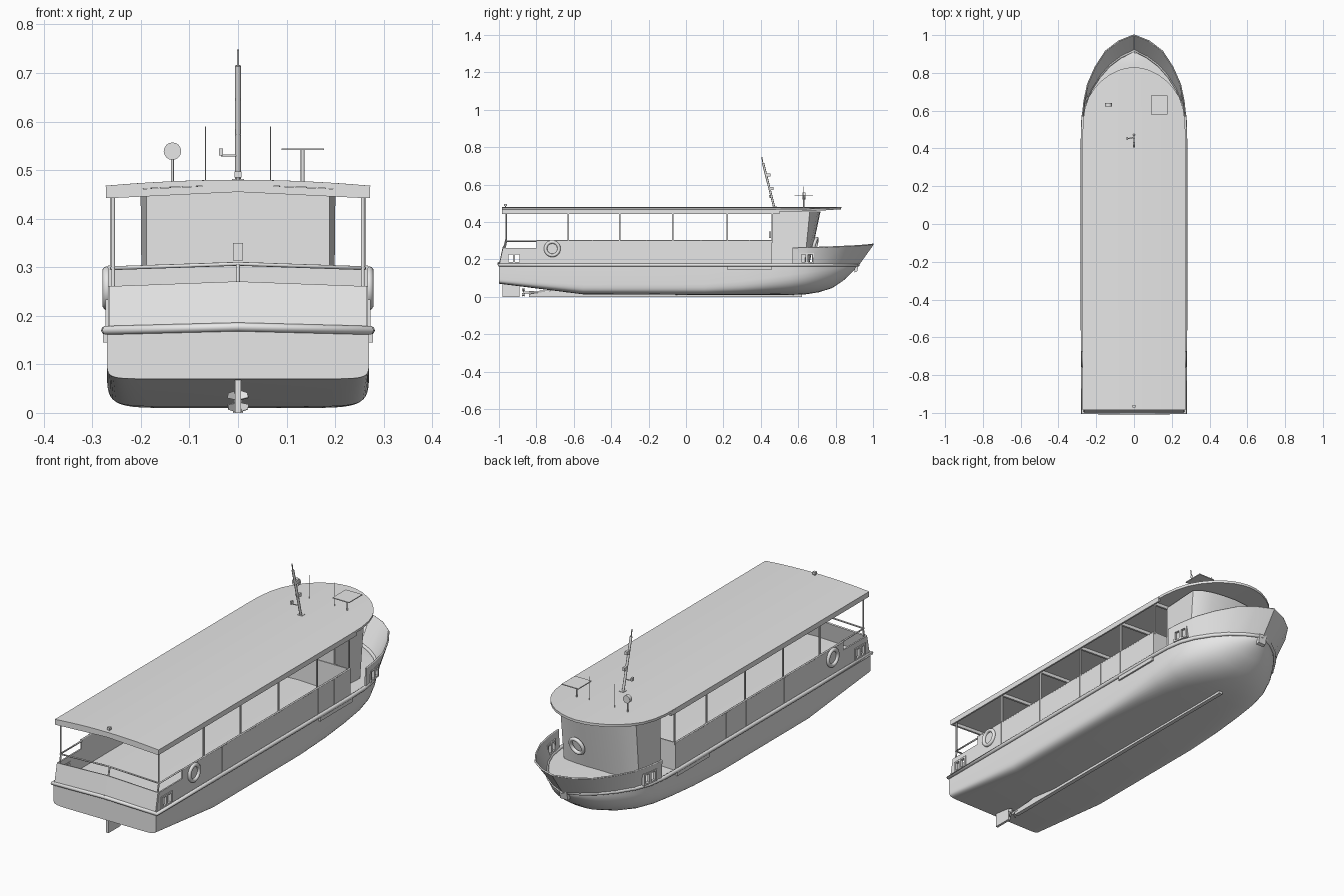
import bpy, bmesh, math
from mathutils import Vector

if "Cube" in bpy.data.objects:
    bpy.data.objects.remove(bpy.data.objects["Cube"])

grey = bpy.data.materials.new("plain grey")
grey.use_nodes = True
grey.diffuse_color = (0.8, 0.8, 0.8, 1)
grey.node_tree.nodes["Principled BSDF"].inputs["Base Color"].default_value = (0.8, 0.8, 0.8, 1)


def add(name, verts, faces, smooth=False, thick=0, offset=0):
    me = bpy.data.meshes.new(name)
    me.from_pydata([tuple(v) for v in verts], [], faces)
    bm = bmesh.new()
    bm.from_mesh(me)
    bmesh.ops.remove_doubles(bm, verts=bm.verts, dist=0.0003)
    bmesh.ops.recalc_face_normals(bm, faces=bm.faces)
    bm.to_mesh(me)
    bm.free()
    ob = bpy.data.objects.new(name, me)
    bpy.context.collection.objects.link(ob)
    me.materials.append(grey)
    select(ob)
    if thick:
        mod = ob.modifiers.new("thickness", "SOLIDIFY")
        mod.thickness, mod.offset = thick, offset
        bpy.ops.object.modifier_apply(modifier=mod.name)
    if smooth:
        bpy.ops.object.shade_smooth_by_angle(angle=math.radians(35))
    return ob


def select(ob):
    bpy.ops.object.select_all(action='DESELECT')
    ob.select_set(True)
    bpy.context.view_layer.objects.active = ob


def loft(name, rows, caps=False, **kw):
    n = len(rows[0])
    faces = [(r * n + i, r * n + i + 1, (r + 1) * n + i + 1, (r + 1) * n + i)
             for r in range(len(rows) - 1) for i in range(n - 1)]
    if caps:
        faces += [tuple(range(n)), tuple(range((len(rows) - 1) * n, len(rows) * n))]
    return add(name, [v for r in rows for v in r], faces, **kw)


def prism(name, outline, x0, x1):
    n = len(outline)
    verts = [(x, y, z) for x in (x0, x1) for y, z in outline]
    faces = [(i, (i + 1) % n, n + (i + 1) % n, n + i) for i in range(n)]
    return add(name, verts, faces + [tuple(range(n)), tuple(range(n, 2 * n))])


def box(name, x0, x1, y0, y1, z0, z1):
    return prism(name, [(y0, z0), (y1, z0), (y1, z1), (y0, z1)], x0, x1)


def tube(name, points, radius, sides=8):
    cu = bpy.data.curves.new(name, 'CURVE')
    cu.dimensions = '3D'
    cu.bevel_depth, cu.bevel_resolution = radius, sides // 4
    cu.use_fill_caps = True
    sp = cu.splines.new('POLY')
    sp.points.add(len(points) - 1)
    for p, co in zip(sp.points, points):
        p.co = (*co, 1)
    ob = bpy.data.objects.new(name, cu)
    bpy.context.collection.objects.link(ob)
    cu.materials.append(grey)
    return ob


def ring(name, loc, rot):
    bpy.ops.mesh.primitive_torus_add(location=loc, rotation=rot, major_radius=0.036,
                                     minor_radius=0.009, major_segments=28, minor_segments=10)
    ob = bpy.context.object
    ob.name = name
    ob.data.materials.append(grey)
    bpy.ops.object.shade_smooth()


def mirrored(half):
    # half runs from the left side to the centreline
    return half + [(-x, y, z) for x, y, z in reversed(half[:-1])]


# Hull: y, half width, bottom height, roundness exponent
RAIL = 0.168
stations = [(-1, .27, .07, 14), (-.55, .27, .013, 10), (.1, .27, .01, 9), (.3, .27, .01, 6.5),
            (.45, .27, .01, 4.6), (.56, .267, .01, 3.6), (.64, .255, .013, 3), (.71, .228, .024, 2.6),
            (.78, .183, .046, 2.3), (.84, .13, .085, 2.1), (.885, .07, .128, 2), (.92, .001, .166, 2)]
rows = []
for y, w, zb, n in stations:
    half = [(0, y, RAIL + .01)]
    for k in range(12, -1, -1):
        t = math.pi / 2 * k / 12
        half.append((w * max(math.sin(t), 0) ** (2 / n), y,
                     RAIL - (RAIL - zb) * max(math.cos(t), 0) ** (2 / n)))
    rows.append(mirrored(half))
loft("hull", rows, caps=True, smooth=True)

# Rubbing rail round the hull and across the transom
side = [(w + .003, y, RAIL + .002) for y, w, zb, n in stations]
tube("rubbing_rail", [(0, -1, .177)] + mirrored(side) + [(0, -1, .177)], .009)

# Keel, skeg, rudder and propeller
box("keel", -.01, .01, -.84, .62, 0, .014)
prism("skeg", [(-.83, 0), (-.55, 0), (-.55, .022), (-.7, .034), (-.83, .016)], -.008, .008)
box("rudder", -.006, .006, -.98, -.89, 0, .08)
tube("propeller_shaft", [(0, -.87, .022), (0, -.7, .03)], .006)
for k in range(4):
    a = math.pi / 4 + k * math.pi / 2
    c, s = math.cos(a), math.sin(a)
    add("propeller_blade", [(.004 * c, -.87, .024 + .004 * s),
                            (.02 * c - .01 * s, -.862, .024 + .02 * s + .01 * c),
                            (.028 * c, -.868, .024 + .024 * s),
                            (.02 * c + .01 * s, -.876, .024 + .02 * s - .01 * c)],
        [(0, 1, 2, 3)], thick=.003)

# Flared bow bulwark
foot = [(.268, .57, RAIL), (.256, .64, RAIL), (.228, .71, RAIL), (.183, .78, RAIL),
        (.13, .84, RAIL), (.07, .885, RAIL), (0, .92, RAIL)]
top = [(.272, .57, .26), (.264, .65, .262), (.245, .74, .264), (.205, .83, .268),
       (.15, .915, .272), (.08, .968, .276), (0, 1, .28)]
bow = loft("bow_bulwark", [mirrored(foot), mirrored(top)], smooth=True, thick=.007)
bulwarks = [bow]
tube("bow_capping", mirrored(top), .004)
prism("anchor", [(.9, .17), (.925, .18), (.915, .135), (.9, .13)], -.02, .02)

# Stern bulwark, rail and posts
loft("stern_bulwark", [[(.265, -.995, RAIL), (0, -.995, .178), (-.265, -.995, RAIL)],
                       [(.265, -.975, .26), (0, -.975, .27), (-.265, -.975, .26)]], thick=.008)
tube("stern_rail", [(.26, -.8, .298), (.26, -.962, .298), (0, -.962, .307),
                    (-.26, -.962, .298), (-.26, -.8, .298)], .004)
tube("stern_rail_post", [(0, -.972, .268), (0, -.962, .306)], .004)

FRAMES = (-.63, -.355, -.07, .22, .46)
for s in (-1, 1):
    # Side walls, window posts and guards
    bulwarks.append(prism("stern_side_bulwark", [(-.995, RAIL), (-.8, RAIL), (-.8, .26), (-.975, .26)],
                          s * .261, s * .268))
    box("side_wall", s * .261, s * .268, -.8, .46, RAIL, .3)
    tube("side_wall_capping", [(s * .265, -.8, .3), (s * .265, .46, .3)], .004)
    for y in FRAMES:
        box("window_post", s * .258, s * .264, y - .004, y + .004, .29, .45)
    for y in FRAMES[:-1] + (-.5, -.21, .08, .34):
        box("wall_seam", s * .268, s * .2695, y - .002, y + .002, RAIL, .3)
    tube("stern_post", [(s * .257, -.985, .18), (s * .257, -.962, .29), (s * .257, -.962, .45)], .004)
    box("side_guard", s * .262, s * .278, .22, .46, .145, .175)
    ring("side_lifebuoy", (s * .27, -.715, .257), (0, math.pi / 2, 0))

    # Mooring openings cut through the bulwarks, with raised frames
    for y, x, turn in ((-.92, .266, 0), (.645, .26, s * .15)):
        frame = box("mooring_frame", -.007, .007, -.04, .04, -.028, .028)
        frame.location, frame.rotation_euler = (s * x, y, .206), (0, 0, turn)
        for dy in (-.018, .018):
            cutter = box("mooring_cutter", -.03, .03, dy - .012, dy + .012, -.02, .02)
            cutter.location, cutter.rotation_euler = frame.location, frame.rotation_euler
            cutter.hide_render = True
            bpy.context.view_layer.update()
            for target in [frame, bulwarks[-1], bow]:
                select(target)
                mod = target.modifiers.new("opening", "BOOLEAN")
                mod.operation, mod.solver, mod.object = 'DIFFERENCE', 'EXACT', cutter
                bpy.ops.object.modifier_apply(modifier=mod.name)
            bpy.data.objects.remove(cutter)

# Wheelhouse with a curved, forward-raked front
low = [(.185, .46, RAIL), (.195, .632, RAIL), (.165, .64, RAIL), (.12, .647, RAIL), (.06, .653, RAIL), (0, .655, RAIL)]
high = [(.185, .46, .455), (.198, .66, .455), (.168, .684, .455), (.12, .702, .455), (.06, .712, .455), (0, .716, .455)]
loft("wheelhouse", [mirrored(low), mirrored(high)], smooth=True, thick=.006, offset=0)
box("wheelhouse_back_wall", -.185, .185, .457, .463, RAIL, .46)
box("cabin_bulkhead", -.262, .262, .454, .46, RAIL, .3)
box("wall_box", -.01, .01, .445, .455, .314, .35)
ring("bow_lifebuoy", (.09, .69, .277), (math.radians(75), 0, math.radians(-8)))

# Cambered roof with a rounded front
def camber(x):
    return .474 - .012 * (x / .27) ** 2

plan = [(-.985, .272), (.45, .272), (.54, .27), (.61, .26), (.67, .24), (.72, .208),
        (.76, .17), (.79, .13), (.815, .08), (.826, .04), (.83, .003)]
loft("roof", [[(w * k / 6, y, camber(w * k / 6)) for k in range(-6, 7)] for y, w in plan],
     smooth=True, thick=.012, offset=0)
for s in (-1, 1):
    box("roof_fascia", s * .264, s * .272, -.985, .5, .443, .464)
for y in (-.978,) + FRAMES:
    for s in (-1, 1):
        loft("roof_beam", [[(0, y, .455), (s * .268, y, .442)],
                           [(0, y, .47), (s * .268, y, .458)]], thick=.01)

# Mast, lamps and aerials on the roof
tube("mast", [(0, .475, .465), (0, .412, .715)], .006)
tube("mast_tip", [(0, .412, .71), (0, .405, .748)], .0025)
box("mast_foot", -.012, .012, .463, .487, .47, .482)
tube("mast_arm", [(0, .458, .53), (-.035, .452, .53)], .0025)
box("arm_lamp", -.039, -.031, .444, .46, .53, .545)
for y, z in ((.44, .65), (.456, .58)):
    box("mast_lamp", -.006, .006, y - .012, y + .012, z - .008, z + .008)
tube("searchlight_post", [(-.135, .63, .465), (-.135, .63, .53)], .003)
tube("searchlight", [(-.135, .623, .539), (-.135, .64, .539)], .018, 24)
tube("panel_post", [(.133, .63, .465), (.133, .63, .543)], .004)
box("flat_panel", .09, .177, .58, .68, .541, .545)
for x in (-.067, .067):
    tube("whip_aerial", [(x, .63, .465), (x, .63, .59)], .0012)
tube("stern_lamp_post", [(0, -.965, .47), (0, -.965, .492)], .003)
box("stern_lamp", -.007, .007, -.972, -.958, .485, .497)
